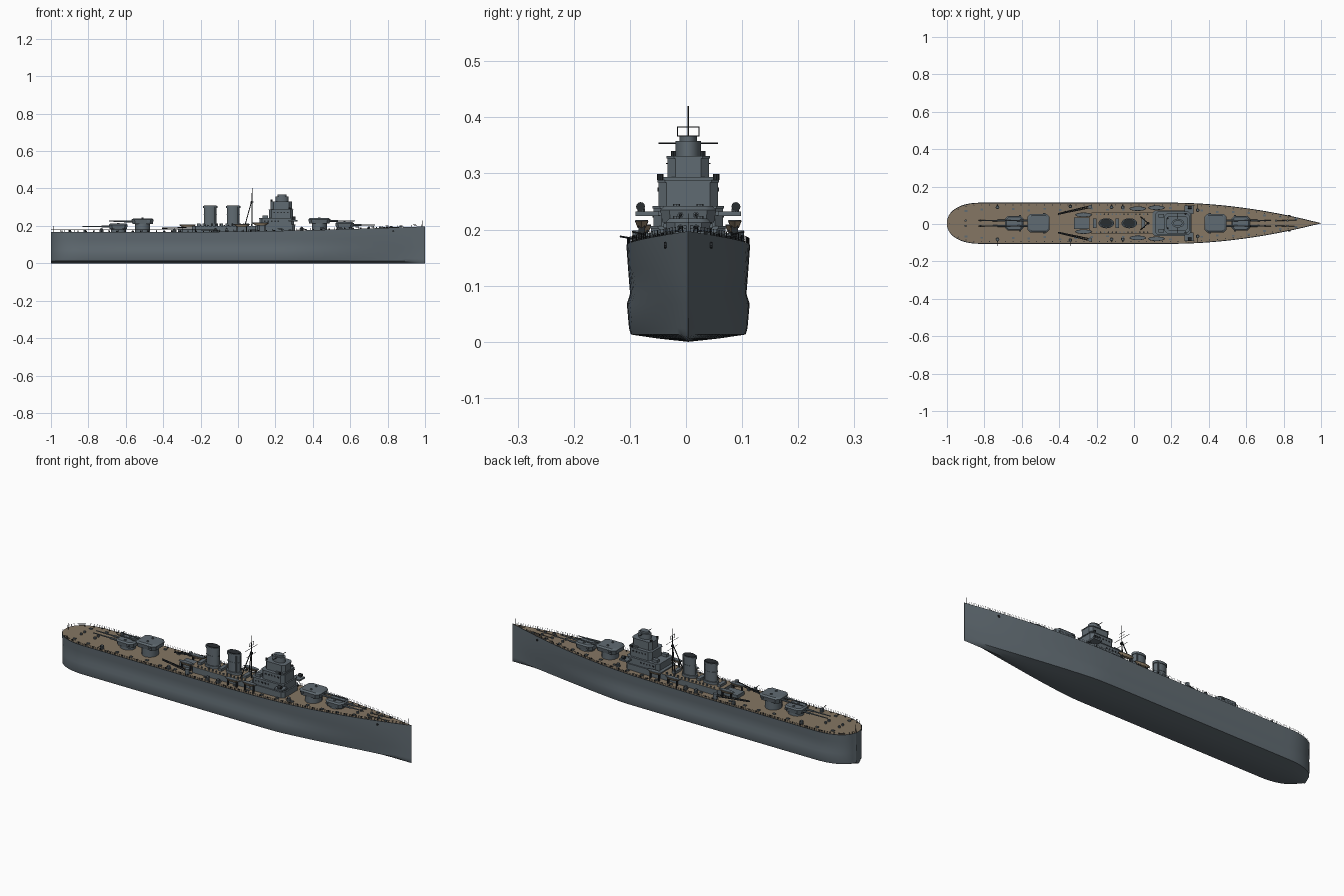
import bpy, bmesh, math, random
from mathutils import Vector, Matrix

old = bpy.data.objects.get("Cube")
if old:
    bpy.data.objects.remove(old, do_unlink=True)
random.seed(4)
CENTRE_Y = 0.004


def material(name, rgb):
    m = bpy.data.materials.new(name)
    m.use_nodes = True
    m.diffuse_color = (*rgb, 1)
    m.node_tree.nodes["Principled BSDF"].inputs["Base Color"].default_value = (*rgb, 1)
    return m


MATS = [material("hull grey", (0.118, 0.147, 0.168)), material("deck wood", (0.235, 0.182, 0.125)),
        material("dark fittings", (0.022, 0.026, 0.03)), material("boat tan", (0.30, 0.23, 0.15))]
GREY, WOOD, DARK, TAN = range(4)


class Part:
    """Collects simple solids into one named object."""

    def __init__(self, name):
        self.name, self.bm = name, bmesh.new()

    def prism(self, outline, z0, z1, mat=GREY, top_mat=None, top=1, bottom=1):
        n = len(outline)
        cx, cy = (sum(p[i] for p in outline) / n for i in (0, 1))
        low, high = ([self.bm.verts.new((cx + (x - cx) * s, cy + (y - cy) * s, z)) for x, y in outline]
                     for s, z in ((bottom, z0), (top, z1)))
        self.bm.faces.new(low[::-1]).material_index = mat
        self.bm.faces.new(high).material_index = mat if top_mat is None else top_mat
        for i in range(n):
            j = (i + 1) % n
            self.bm.faces.new((low[i], low[j], high[j], high[i])).material_index = mat

    def box(self, x0, x1, y0, y1, z0, z1, mat=GREY, **kw):
        self.prism([(x0, y0), (x1, y0), (x1, y1), (x0, y1)], z0, z1, mat, **kw)

    def drum(self, x, y, rx, ry, z0, z1, mat=GREY, n=20, **kw):
        ring = [math.tau * i / n for i in range(n)]
        self.prism([(x + rx * math.cos(a), y + ry * math.sin(a)) for a in ring], z0, z1, mat, **kw)

    def rod(self, a, b, r, mat=GREY, n=6, r2=None):
        a, b = Vector(a), Vector(b)
        turn = (b - a).to_track_quat('Z', 'Y').to_matrix().to_4x4()
        made = bmesh.ops.create_cone(self.bm, cap_ends=True, segments=n, radius1=r, radius2=r2 or r,
                                     depth=(b - a).length, matrix=Matrix.Translation((a + b) / 2) @ turn)
        for f in {f for v in made["verts"] for f in v.link_faces}:
            f.material_index = mat

    def finish(self, angle=35):
        bmesh.ops.recalc_face_normals(self.bm, faces=self.bm.faces)
        mesh = bpy.data.meshes.new(self.name)
        self.bm.to_mesh(mesh)
        self.bm.free()
        for m in MATS:
            mesh.materials.append(m)
        mesh.shade_smooth()
        mesh.set_sharp_from_angle(angle=math.radians(angle))
        ob = bpy.data.objects.new(self.name, mesh)
        ob.location.y = CENTRE_Y
        bpy.context.collection.objects.link(ob)


def half_beam(x):
    if x > 0.2:
        return max(0.0008, 0.11 * (1 - ((x - 0.2) / 0.8) ** 1.9))
    if x < -0.82:
        return 0.11 * max(0.02, 1 - ((-0.82 - x) / 0.18) ** 2.2) ** 0.45
    return 0.11


def deck_z(x):
    return 0.168 + 0.029 * max(0, (x + 0.2) / 1.2) ** 1.6


def chamfered(x0, x1, h, c):
    return [(x0 + c, -h), (x1 - c, -h), (x1, c - h), (x1, h - c), (x1 - c, h), (x0 + c, h), (x0, h - c), (x0, c - h)]


# Hull lofted through stations, with a low side bulge and a planked deck
hull = Part("hull")
stations = [-1 + 0.18 * (1 - math.cos(math.pi / 2 * i / 10)) for i in range(11)]
stations += [-0.82 + 1.82 * i / 44 for i in range(1, 45)]
rows = []
for x in stations:
    w, d = half_beam(x), deck_z(x)
    fine = 1 - 0.4 * max(0, (x - 0.3) / 0.7)
    bulge = 0.045 * max(0, 1 - abs(x + 0.1) ** 4)
    half = [(0, 0), (0.5 * fine * w, 0.006), (0.93 * fine * w, 0.013), (0.96 * fine * w, 0.024),
            ((fine + 1) / 2 * w * (0.95 + bulge), 0.068), ((fine + 2) / 3 * w * (0.95 - bulge / 5), 0.086),
            (w * 0.975, 0.13), (w, d), (max(0, w - 0.004), d), (0, d)]
    loop = half + [(-y, z) for y, z in half[-2:0:-1]]
    rows.append([hull.bm.verts.new((x, y, z)) for y, z in loop])
count = len(rows[0])
for a, b in zip(rows, rows[1:]):
    for i in range(count):
        j = (i + 1) % count
        f = hull.bm.faces.new((a[i], a[j], b[j], b[i]))
        f.material_index = WOOD if i in (8, 9) else DARK if i in (7, 10) else GREY
hull.bm.faces.new(rows[0])
hull.bm.faces.new(rows[-1])
for s in (-1, 1):
    hull.rod((0.83, s * 0.036, 0.172), (0.83, s * 0.043, 0.172), 0.006, DARK, 8)
hull.finish(30)

# Guard rails and flagstaffs
rails = Part("guard_rails")
for s in (-1, 1):
    xs = stations[:10] + [-0.82 + 1.8 * i / 70 for i in range(71)]
    posts = [Vector((x, s * (half_beam(x) - 0.0015), deck_z(x))) for x in xs]
    for k, p in enumerate(posts):
        rails.rod(p, p + Vector((0, 0, 0.011)), 0.0006, DARK, 4)
        if k:
            for h in (0.0055, 0.011):
                up = Vector((0, 0, h))
                rails.rod(posts[k - 1] + up, p + up, 0.0004, DARK, 3)
for x in (-0.985, 0.985):
    rails.rod((x, 0, deck_z(x)), (x, 0, deck_z(x) + 0.032), 0.0008, DARK, 5)
rails.finish()


# Main gun turrets on barbettes
def turret(name, x, facing, z, length, half, reach):
    p = Part(name)
    p.drum(x, 0, 0.04, half * 0.85, 0.16, z)
    back, front = x - facing * length / 2, x + facing * length / 2
    x0, x1 = sorted((back, front))
    p.prism(chamfered(x0, x1, half, 0.016), z, z + 0.022, bottom=0.92)
    p.prism(chamfered(x0, x1, half, 0.016), z + 0.022, z + 0.029, top=0.85)
    p.box(x - facing * 0.03 - 0.006, x - facing * 0.03 + 0.006, -half - 0.004, half + 0.004, z + 0.012, z + 0.02)
    for y in (-0.021, 0.021):
        p.drum(x, y, 0.006, 0.006, z + 0.028, z + 0.033, n=8)
    for y in (-0.014, 0.014):
        tip = front + facing * reach
        p.rod((front - facing * 0.01, y, z + 0.013), (front + facing * 0.04, y, z + 0.013), 0.0055, n=8)
        p.rod((front, y, z + 0.013), (tip, y, z + 0.014), 0.004, n=8, r2=0.0025)
        p.rod((tip, y, z + 0.014), (tip + facing * 0.001, y, z + 0.014), 0.0022, DARK, 8)
    p.finish()


turret("forward_lower_turret", 0.57, 1, 0.191, 0.1, 0.04, 0.112)
turret("forward_upper_turret", 0.435, 1, 0.213, 0.118, 0.05, 0.13)
turret("aft_upper_turret", -0.51, -1, 0.211, 0.118, 0.05, 0.12)
turret("aft_lower_turret", -0.64, -1, 0.183, 0.1, 0.04, 0.14)

# Midships deckhouse
house = Part("deckhouse")
house.prism(chamfered(-0.24, 0.12, 0.058, 0.015), 0.165, 0.199, top_mat=WOOD)
house.box(-0.32, -0.24, -0.03, 0.03, 0.165, 0.185)
for x in (-0.21, -0.09, 0.05):
    house.box(x - 0.01, x + 0.01, -0.025, 0.025, 0.198, 0.212)
for i in range(14):
    for s in (-1, 1):
        house.drum(-0.2 + i * 0.021, s * 0.048, 0.004, 0.004, 0.199, 0.199 + random.uniform(0.005, 0.014), n=8)
house.finish()

# Two oval funnels with bands, caps and pipes
for name, x in (("aft_funnel", -0.148), ("forward_funnel", -0.025)):
    p = Part(name)
    p.drum(x, 0, 0.042, 0.027, 0.195, 0.212, n=28)
    p.drum(x, 0, 0.034, 0.021, 0.21, 0.303, n=28)
    p.drum(x, 0, 0.038, 0.024, 0.295, 0.306, n=28)
    p.drum(x, 0, 0.034, 0.021, 0.306, 0.309, DARK, n=28)
    p.drum(x, 0, 0.0355, 0.0225, 0.258, 0.262, n=28)
    for s in (-1, 1):
        p.rod((x + 0.025, s * 0.018, 0.2), (x + 0.025, s * 0.018, 0.3), 0.003)
    p.finish()

# Stepped bridge tower
bridge = Part("bridge_tower")
for x0, x1, h, z0, z1 in ((0.1, 0.305, 0.066, 0.165, 0.206), (0.115, 0.3, 0.062, 0.206, 0.242),
                          (0.165, 0.295, 0.053, 0.242, 0.288), (0.175, 0.288, 0.037, 0.288, 0.331)):
    bridge.prism(chamfered(x0, x1, h, 0.014), z0, z1)
    bridge.prism(chamfered(x0 - 0.002, x1 + 0.002, h + 0.002, 0.014), z1 - 0.004, z1)
bridge.box(0.245, 0.292, -0.045, 0.045, 0.288, 0.294)
bridge.drum(0.235, 0, 0.034, 0.023, 0.33, 0.358)
bridge.drum(0.235, 0, 0.024, 0.016, 0.358, 0.367)
bridge.rod((0.235, -0.053, 0.354), (0.235, 0.053, 0.354), 0.0016, DARK)
for s in (-1, 1):
    # Wing platforms, side directors and searchlights
    bridge.box(0.27, 0.318, s * 0.05, s * 0.094, 0.224, 0.232)
    bridge.drum(0.3, s * 0.084, 0.007, 0.007, 0.232, 0.238, n=10)
    bridge.rod((0.29, s * 0.085, 0.241), (0.308, s * 0.085, 0.241), 0.008, DARK, 12)
    bridge.box(0.13, 0.16, s * 0.03, s * 0.05, 0.242, 0.256)
    bridge.drum(0.275, s * 0.05, 0.006, 0.006, 0.288, 0.299, DARK, n=8)
    bridge.drum(0.18, s * 0.026, 0.005, 0.005, 0.331, 0.34, DARK, n=8)
    # Window rows as thin plates
    for k in range(5):
        x = 0.19 + k * 0.018
        bridge.box(x, x + 0.008, s * 0.053, s * 0.0545, 0.268, 0.275, DARK)
        bridge.box(x - 0.05, x - 0.042, s * 0.062, s * 0.0635, 0.222, 0.229, DARK)
bridge.finish()

# Tripod mast with yards and lookout frame
mast = Part("tripod_mast")
mast.rod((0.075, 0, 0.19), (0.075, 0, 0.42), 0.0035, DARK, 8, 0.001)
for s in (-1, 1):
    mast.rod((0.035, s * 0.035, 0.195), (0.075, 0, 0.34), 0.0025, DARK)
    mast.rod((0.075, s * 0.019, 0.366), (0.075, s * 0.019, 0.384), 0.0008, DARK, 4)
for z, h in ((0.318, 0.04), (0.354, 0.052), (0.367, 0.02), (0.383, 0.02)):
    mast.rod((0.075, -h, z), (0.075, h, z), 0.001, DARK, 5)
mast.drum(0.075, 0, 0.008, 0.008, 0.325, 0.331, DARK, n=10)
mast.finish()

# Ship's boats on cradles
boats = Part("boats")
for x, y, z in ((0.12, 0.083, 0.203), (0.02, 0.078, 0.195), (-0.27, 0.045, 0.192)):
    for s in (-1, 1):
        lens = [(x + 0.045 * math.cos(a), s * y + 0.012 * math.sin(a)) for a in (math.tau * i / 16 for i in range(16))]
        boats.prism(lens, z, z + 0.012, TAN, bottom=0.6)
        boats.prism(lens, z + 0.012, z + 0.014, GREY, top=0.94)
        for dx in (-0.025, 0.025):
            boats.box(x + dx - 0.002, x + dx + 0.002, s * y - 0.006, s * y + 0.006, 0.165, z + 0.004, DARK)
boats.finish()

# Angled crane booms with lattice
cranes = Part("crane_booms")
for s in (-1, 1):
    foot, tip = Vector((-0.235, s * 0.088, 0.184)), Vector((-0.405, s * 0.05, 0.184))
    cranes.drum(foot.x, foot.y, 0.011, 0.011, 0.165, 0.198, n=12)
    for dy, dz in ((-0.006, 0), (0.006, 0), (0, 0.009)):
        cranes.rod(foot + Vector((0, dy, dz)), tip + Vector((0, dy / 2, dz / 2)), 0.002, DARK)
    for k in range(14):
        a, b = foot.lerp(tip, k / 14), foot.lerp(tip, (k + 1) / 14)
        side = 0.005 if k % 2 else -0.005
        cranes.rod(a + Vector((0, side, 0)), b - Vector((0, side, 0)), 0.0015, DARK, 4)
cranes.finish()

# Light guns trained outboard
guns = Part("light_guns")
for x, y in ((-0.73, 0.085), (-0.34, 0.09), (-0.12, 0.085), (-0.06, 0.085), (0.34, 0.07)):
    for s in (-1, 1):
        z = deck_z(x)
        guns.drum(x, s * y, 0.01, 0.01, z, z + 0.009, n=10)
        guns.box(x - 0.007, x + 0.007, s * y - 0.006, s * y + 0.006, z + 0.009, z + 0.018)
        reach = 0.122 if s < 0 and x < -0.3 else 0.1
        guns.rod((x, s * y, z + 0.014), (x, s * reach, z + 0.02), 0.0015, DARK)
guns.finish()

# Hatches, vents and bollards spread along the open deck
fittings = Part("deck_fittings")
for i in range(44):
    x = -0.94 + i * 0.042
    w, z = half_beam(x), deck_z(x)
    for s in (-1, 1):
        fittings.drum(x, s * (w - 0.012), 0.003, 0.003, z, z + 0.006, DARK, n=8)
        y = s * w * random.uniform(0.62, 0.78)
        if i % 2 and w > 0.03:
            fittings.box(x - 0.007, x + 0.007, y - 0.005, y + 0.005, z, z + 0.005)
for x in (-0.9, -0.82, 0.7, 0.76, 0.82):
    for s in (-1, 1):
        fittings.drum(x, s * 0.014, 0.006, 0.006, deck_z(x), deck_z(x) + 0.009, n=10)
for s in (-1, 1):
    fittings.rod((0.76, s * 0.014, deck_z(0.76) + 0.002), (0.87, s * 0.016, deck_z(0.87) + 0.001), 0.0015, DARK, 4)
fittings.finish()
